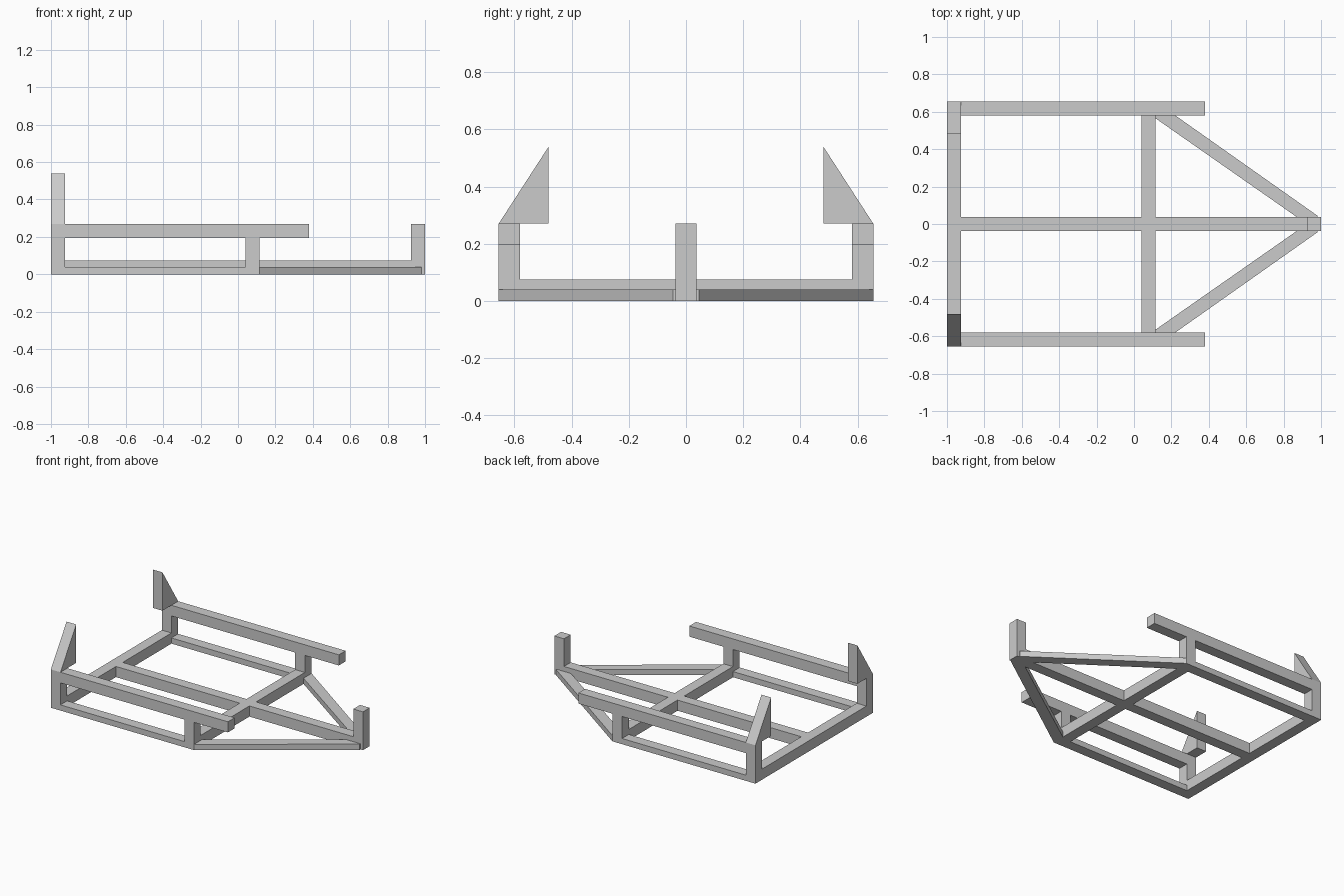
import bpy
import bmesh

cube = bpy.data.objects.get("Cube")
if cube:
    bpy.data.objects.remove(cube, do_unlink=True)

# One plain grey for the whole frame
grey = bpy.data.materials.new("light_grey")
grey.use_nodes = True
colour = (0.6, 0.6, 0.6, 1.0)
grey.diffuse_color = colour
grey.node_tree.nodes["Principled BSDF"].inputs["Base Color"].default_value = colour

# Shared dimensions
T = 0.075            # beam thickness
H = T / 2            # half thickness
W = 0.655            # half width of the frame
I = W - T            # inner face of the side members
END = -1 + T         # inner face of the end beam
X0, X1 = 0.04, 0.115  # middle cross beam
TOP = 0.27           # top of the upper rails


def prism(name, base, offset):
    """Extrude a flat polygon along an offset into a closed solid."""
    bm = bmesh.new()
    face = bm.faces.new([bm.verts.new(p) for p in base])
    extruded = bmesh.ops.extrude_face_region(bm, geom=[face])
    verts = [g for g in extruded["geom"] if isinstance(g, bmesh.types.BMVert)]
    bmesh.ops.translate(bm, verts=verts, vec=offset)
    bmesh.ops.recalc_face_normals(bm, faces=bm.faces)
    mesh = bpy.data.meshes.new(name)
    bm.to_mesh(mesh)
    bm.free()
    mesh.materials.append(grey)
    obj = bpy.data.objects.new(name, mesh)
    bpy.context.collection.objects.link(obj)
    return obj


def beam(name, x, y, z):
    """Box beam from (min, max) ranges."""
    base = [(x[0], y[0], z[0]), (x[1], y[0], z[0]), (x[1], y[1], z[0]), (x[0], y[1], z[0])]
    return prism(name, base, (0, 0, z[1] - z[0]))


# Cross beams and central spine
beam("end_cross_beam", (-1, END), (-I, I), (0, T))
beam("middle_cross_beam", (X0, X1), (-I, I), (0, T))
beam("spine_long", (END, X0), (-H, H), (0, T))
beam("spine_nose", (X1, 1 - T), (-H, H), (0, T))
beam("nose_post", (1 - T, 1), (-H, H), (0, TOP))

# Parts repeated on both sides
for side, s in (("front", -1), ("back", 1)):
    y = tuple(sorted((s * I, s * W)))
    beam(side + "_end_post", (-1, END), y, (0, TOP))
    beam(side + "_middle_post", (X0, X1), y, (0, TOP - T))
    beam(side + "_upper_rail", (END, 0.38), y, (TOP - T, TOP))
    beam(side + "_lower_rail", (END, X0), y, (0, 0.04))

    # Low diagonal brace running to the nose
    plan = [(X1, W), (0.98, 0.045), (0.98, H), (0.87, H), (X1, 0.565)]
    prism(side + "_diagonal_brace", [(px, s * py, 0) for px, py in plan], (0, 0, 0.04))

    # Upright triangular fin leaning inwards
    fin = [(W, TOP), (0.48, 0.54), (0.48, TOP)]
    prism(side + "_fin", [(-1, s * py, pz) for py, pz in fin], (T, 0, 0))
